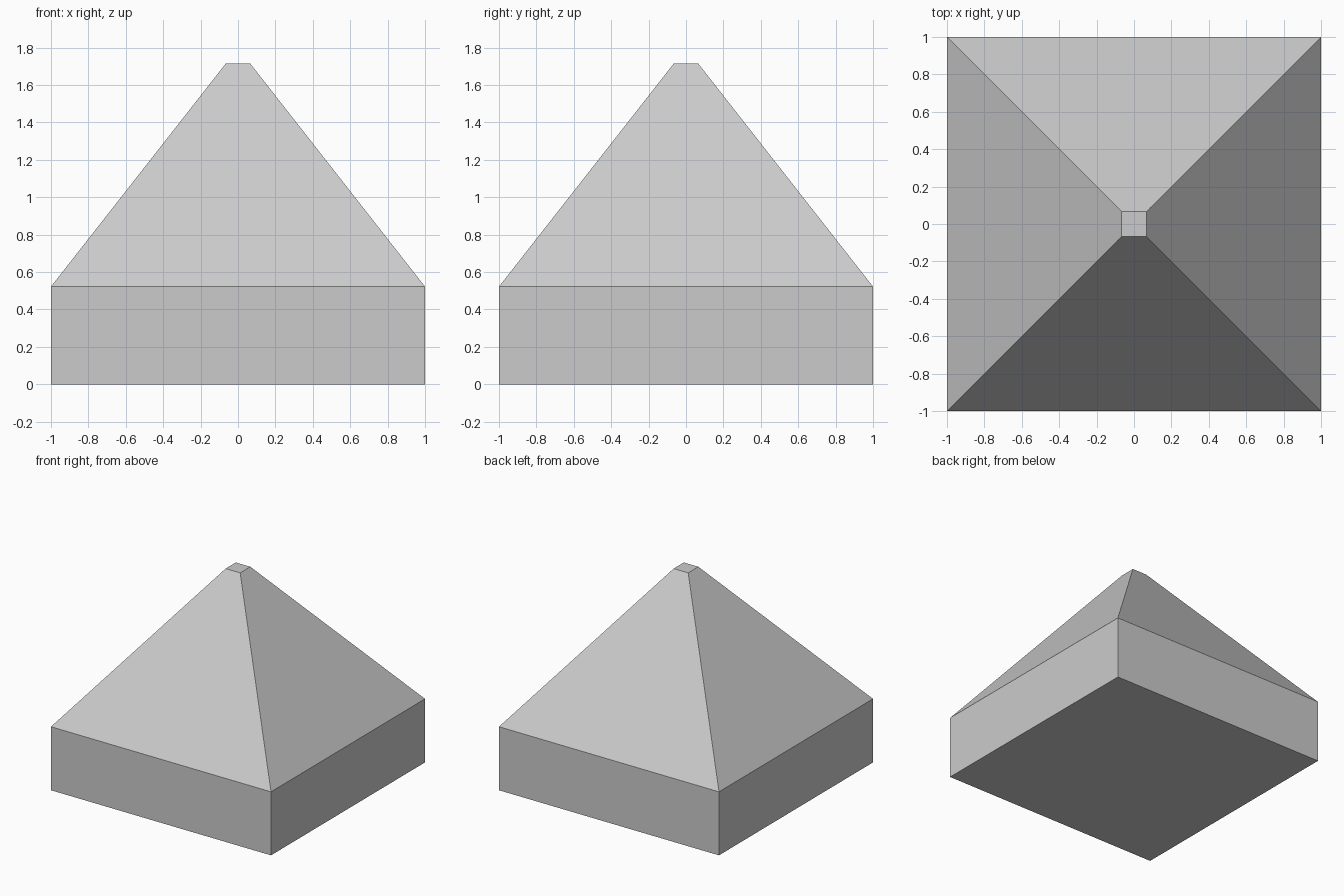
import bpy, bmesh
from mathutils import Matrix, Vector

if "Cube" in bpy.data.objects:
    bpy.data.objects.remove(bpy.data.objects["Cube"])

BASE_H, TOP_H, TOP_HALF = 0.522, 1.714, 0.066

# Square base block standing on the ground
bm = bmesh.new()
bmesh.ops.create_cube(bm, size=1, matrix=Matrix.Translation((0, 0, BASE_H / 2))
                      @ Matrix.Diagonal((2, 2, BASE_H, 1)))

# Sloping top: raise the upper face and taper it to a small flat cap
top = max(bm.faces, key=lambda f: f.calc_center_median().z)
cap = bmesh.ops.inset_region(bm, faces=[top], thickness=1 - TOP_HALF, use_even_offset=True)
for v in top.verts:
    v.co = Vector((TOP_HALF if v.co.x > 0 else -TOP_HALF,
                   TOP_HALF if v.co.y > 0 else -TOP_HALF, TOP_H))

bmesh.ops.recalc_face_normals(bm, faces=bm.faces)
mesh = bpy.data.meshes.new("pyramid_topped_block")
bm.to_mesh(mesh)
bm.free()
bpy.context.collection.objects.link(bpy.data.objects.new("pyramid_topped_block", mesh))
